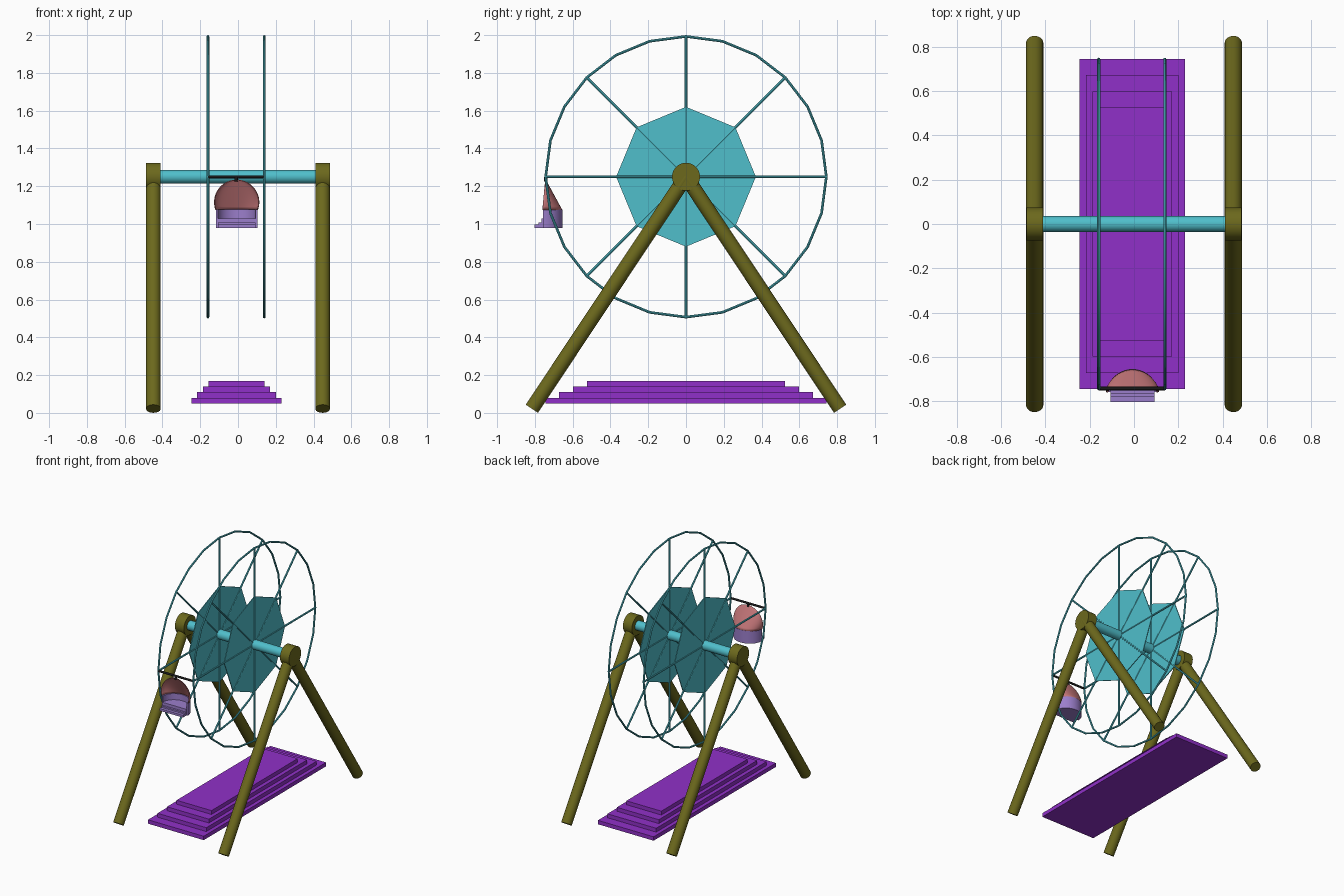
import bpy, bmesh
from math import sin, cos, pi, sqrt
from mathutils import Vector

if "Cube" in bpy.data.objects:
    bpy.data.objects.remove(bpy.data.objects["Cube"])


def mat(name, rgb):
    m = bpy.data.materials.new(name)
    m.diffuse_color = (*rgb, 1)
    m.use_nodes = True
    m.node_tree.nodes["Principled BSDF"].inputs["Base Color"].default_value = m.diffuse_color
    return m


OLIVE = mat("olive", (0.15, 0.14, 0.012))
TEAL = mat("teal", (0.08, 0.52, 0.6))
PURPLE = mat("purple", (0.28, 0.03, 0.58))
PINK = mat("pink", (0.58, 0.19, 0.2))
LILAC = mat("lilac", (0.33, 0.21, 0.6))
BLACK = mat("black", (0.01, 0.01, 0.01))
MID = -0.01           # centre of the wheel pair in x
HUB_Z = 1.25


def finish(name, bm, material, smooth=True):
    bmesh.ops.recalc_face_normals(bm, faces=bm.faces)
    me = bpy.data.meshes.new(name)
    bm.to_mesh(me)
    bm.free()
    ob = bpy.data.objects.new(name, me)
    bpy.context.collection.objects.link(ob)
    me.materials.append(material)
    if smooth:
        bpy.ops.object.select_all(action='DESELECT')
        ob.select_set(True)
        bpy.context.view_layer.objects.active = ob
        bpy.ops.object.shade_smooth_by_angle(angle=0.6)
    return ob


def add_rod(bm, a, b, r, n=24):
    a, b = Vector(a), Vector(b)
    d = b - a
    res = bmesh.ops.create_cone(bm, cap_ends=True, segments=n, radius1=r, radius2=r, depth=d.length)
    rot = d.to_track_quat('Z', 'Y')
    for v in res["verts"]:
        v.co = rot @ v.co + (a + b) / 2


def rod(name, a, b, r, material, n=24, smooth=True):
    bm = bmesh.new()
    add_rod(bm, a, b, r, n)
    return finish(name, bm, material, smooth)


def box(name, x, y, z, material):
    bm = bmesh.new()
    res = bmesh.ops.create_cube(bm, size=1)
    for v in res["verts"]:
        v.co = [(lo + hi) / 2 + c * (hi - lo) for c, (lo, hi) in zip(v.co, (x, y, z))]
    return finish(name, bm, material, False)


def bridge(bm, rows, close=False):
    for p, q in zip(rows, rows[1:]):
        m = len(p)
        for i in range(m if close else m - 1):
            j = (i + 1) % m
            bm.faces.new((p[i], p[j], q[j], q[i]))


# Support frame: hubs, slanted legs and axle
for side, s in (("left", -1), ("right", 1)):
    x = s * 0.448
    rod(side + "_hub", (x - 0.038, 0, HUB_Z), (x + 0.038, 0, HUB_Z), 0.074, OLIVE, 32)
    for end, e in (("front", -1), ("back", 1)):
        rod(f"{side}_{end}_leg", (x, 0, HUB_Z), (x, e * 0.816, 0.022), 0.039, OLIVE)
rod("axle", (-0.42, 0, HUB_Z), (0.42, 0, HUB_Z), 0.036, TEAL)

# Two wheels: 24-sided rim, eight spokes, octagonal plate
R = 0.743
for side, x in (("left", MID - 0.149), ("right", MID + 0.149)):
    bm = bmesh.new()
    rows = []
    for i in range(24):
        a = i * pi / 12
        row = []
        for k in range(8):
            t = k * pi / 4
            r = R + 0.007 * cos(t)
            row.append(bm.verts.new((x + 0.007 * sin(t), r * sin(a), HUB_Z + r * cos(a))))
        rows.append(row)
    bridge(bm, rows + rows[:1], True)
    finish(side + "_rim", bm, TEAL)
    bm = bmesh.new()
    for i in range(4):
        a = i * pi / 4
        dy, dz = R * sin(a), R * cos(a)
        add_rod(bm, (x, -dy, HUB_Z - dz), (x, dy, HUB_Z + dz), 0.007, 8)
    finish(side + "_spokes", bm, TEAL)
    # octagon with vertices on the spokes
    bm = bmesh.new()
    loops = [[bm.verts.new((x + dx, 0.37 * sin(i * pi / 4), HUB_Z + 0.37 * cos(i * pi / 4)))
              for i in range(8)] for dx in (-0.003, 0.003)]
    bridge(bm, loops, True)
    for lp in loops:
        bm.faces.new(lp)
    finish(side + "_octagon_plate", bm, TEAL, False)

# Stepped platform
for i in range(4):
    w, l = 0.2375 - 0.0295 * i, 0.745 - 0.0735 * i
    box(f"platform_step_{i + 1}", (-0.008 - w, -0.008 + w), (-l, l),
        (0.05 + 0.03 * i, 0.08 + 0.03 * i), PURPLE)

# Hanging bar and swivel
rod("hanging_bar", (MID - 0.149, -0.742, HUB_Z), (MID + 0.149, -0.742, HUB_Z), 0.008, BLACK, 12)
rod("swivel", (MID, -0.742, 1.225), (MID, -0.742, 1.25), 0.009, BLACK, 12)

# Canopy: half shell, round from the front, sloping straight down at the back
CX = -0.007
bm = bmesh.new()
rows = []
for i in range(15):
    f = i / 14
    z = 1.2345 - 0.1595 * f ** 1.6
    w = sqrt(max(0.12 ** 2 - (z - 1.115) ** 2, 1e-6))
    g = (1.2345 - z) / 0.1595
    y0, d = -0.745 - 0.015 * g, 0.003 + 0.102 * g
    rows.append([bm.verts.new((CX + w * cos(k * pi / 20), y0 + d * sin(k * pi / 20), z))
                 for k in range(21)])
bridge(bm, rows)
canopy = finish("canopy", bm, PINK)
sol = canopy.modifiers.new("thickness", 'SOLIDIFY')
sol.thickness = 0.004


# Tub seat: curved wall, cushion, floor and footrest
def half_loop(bm, w, d, z):
    return [bm.verts.new((CX + w * cos(k * pi / 20), -0.758 + d * sin(k * pi / 20), z))
            for k in range(21)]


bm = bmesh.new()
wall = [half_loop(bm, 0.11, 0.104, 0.98), half_loop(bm, 0.11, 0.104, 1.077),
        half_loop(bm, 0.1, 0.092, 1.077), half_loop(bm, 0.1, 0.092, 0.98)]
bridge(bm, wall + wall[:1])
for k in (0, -1):
    bm.faces.new([r[k] for r in wall])
finish("seat_tub", bm, LILAC)

for name, z0, z1 in (("seat_floor", 0.98, 0.995), ("seat_cushion", 1.01, 1.03)):
    bm = bmesh.new()
    lps = [half_loop(bm, 0.103, 0.096, z) for z in (z0, z1)]
    bridge(bm, lps, True)
    for lp in lps:
        bm.faces.new(lp)
    finish(name, bm, LILAC)
box("seat_front", (CX - 0.1, CX + 0.1), (-0.765, -0.75), (0.98, 1.03), LILAC)
box("footrest_step", (CX - 0.1, CX + 0.1), (-0.78, -0.755), (0.98, 1.008), LILAC)
box("footrest", (CX - 0.1, CX + 0.1), (-0.803, -0.755), (0.98, 0.997), LILAC)
